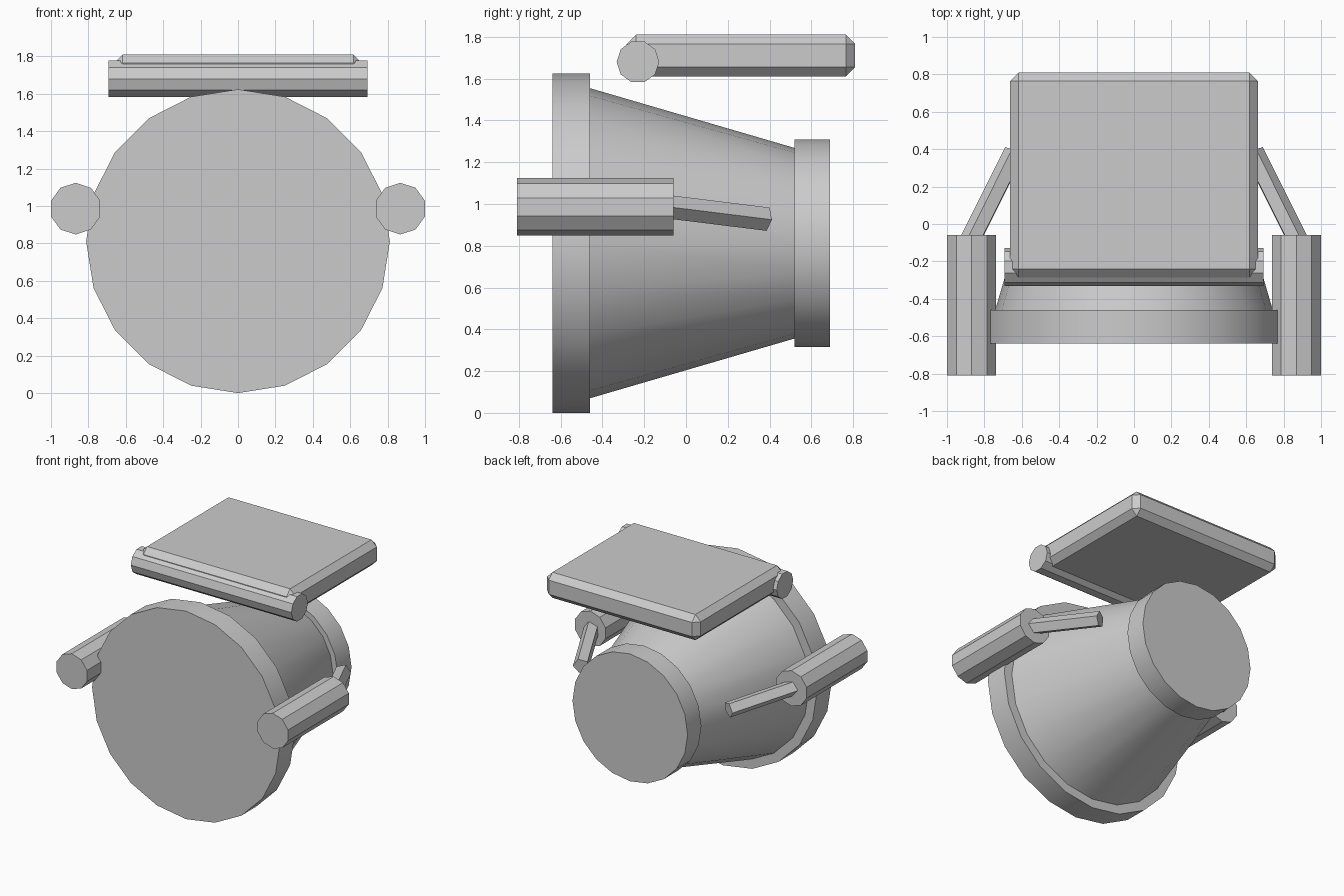
import bpy, bmesh, math
from mathutils import Vector

if "Cube" in bpy.data.objects:
    bpy.data.objects.remove(bpy.data.objects["Cube"])


def finish(bm, name, mirror=False):
    bmesh.ops.recalc_face_normals(bm, faces=bm.faces)
    mesh = bpy.data.meshes.new(name)
    bm.to_mesh(mesh)
    bm.free()
    mesh.shade_smooth()
    mesh.set_sharp_from_angle(angle=math.radians(30))
    obj = bpy.data.objects.new(name, mesh)
    bpy.context.collection.objects.link(obj)
    if mirror:
        obj.modifiers.new("mirror", "MIRROR").use_mirror_merge = False
    return obj


def tube(name, p0, p1, r0, r1, sides, ref, mirror=False):
    """Capped prism or cone from p0 to p1, first corner pointing towards ref."""
    p0, p1 = Vector(p0), Vector(p1)
    axis = (p1 - p0).normalized()
    u = Vector(ref)
    u = (u - axis * u.dot(axis)).normalized()
    v = axis.cross(u)
    bm = bmesh.new()
    rings = []
    for p, r in ((p0, r0), (p1, r1)):
        rings.append([bm.verts.new(p + r * (u * math.cos(a) + v * math.sin(a)))
                      for a in (2 * math.pi * i / sides for i in range(sides))])
        bm.faces.new(rings[-1])
    for i in range(sides):
        j = (i + 1) % sides
        bm.faces.new((rings[0][i], rings[0][j], rings[1][j], rings[1][i]))
    return finish(bm, name, mirror)


UP, OUT = (0, 0, 1), (1, 0, 0)
CZ = 0.812

# Drum: front rim, tapered body, rear cap
tube("front_rim", (0, -0.64, CZ), (0, -0.46, CZ), 0.812, 0.812, 20, UP)
tube("tapered_body", (0, -0.47, CZ), (0, 0.53, CZ), 0.745, 0.453, 20, UP)
tube("rear_cap", (0, 0.52, CZ), (0, 0.69, CZ), 0.497, 0.497, 20, UP)

# Side barrels and the angled struts behind them
tube("side_barrel", (0.868, -0.81, 0.986), (0.868, -0.06, 0.986),
     0.138, 0.138, 10, UP, mirror=True)
tube("side_strut", (0.878, -0.10, 0.988), (0.636, 0.385, 0.928),
     0.059, 0.059, 5, OUT, mirror=True)

# Top panel with chamfered edges
bm = bmesh.new()
bmesh.ops.create_cube(bm, size=1)
bmesh.ops.scale(bm, vec=(1.325, 1.095, 0.2), verts=bm.verts)
bmesh.ops.translate(bm, vec=(0, 0.2625, 1.71), verts=bm.verts)
bmesh.ops.bevel(bm, geom=bm.edges[:], offset=0.045, offset_type='OFFSET',
                segments=1, affect='EDGES')
finish(bm, "top_panel")

# Hinge roll along the front edge of the panel
tube("hinge_roll", (-0.693, -0.23, 1.68), (0.693, -0.23, 1.68),
     0.102, 0.102, 10, (0, 1, 0))
